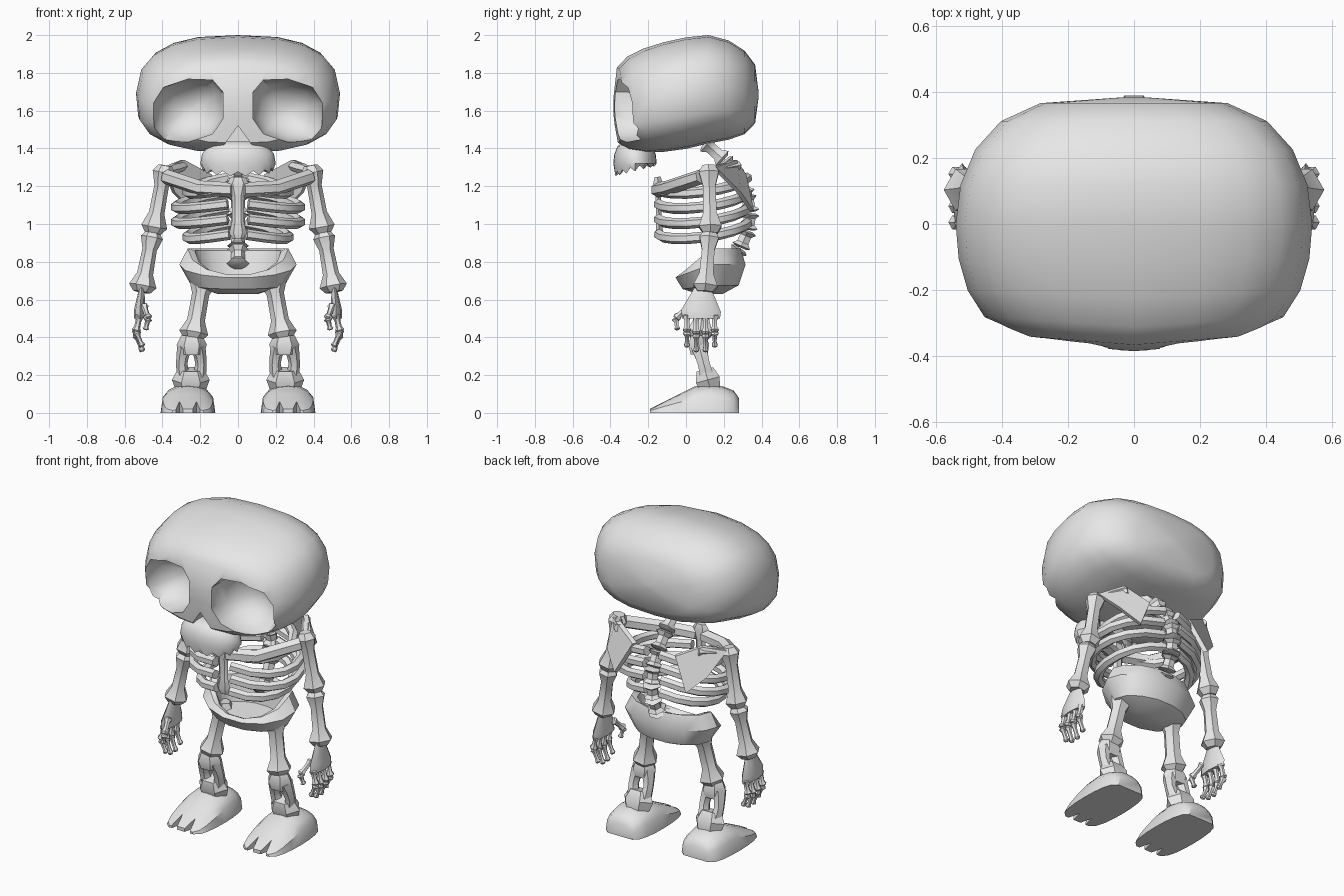
import bpy
import bmesh
from math import cos, sin, pi, radians, copysign
from mathutils import Vector

default_cube = bpy.data.objects.get("Cube")
if default_cube:
    bpy.data.objects.remove(default_cube, do_unlink=True)

GREY = (.8, .8, .8, 1)
bone_grey = bpy.data.materials.new("bone_grey")
bone_grey.use_nodes = True
bone_grey.diffuse_color = GREY
bone_grey.node_tree.nodes["Principled BSDF"].inputs["Base Color"].default_value = GREY
parts = []

# Knobbed shaft: position along the bone and relative thickness
SHAFT = ((0, .8), (.1, 1.3), (.3, .8), (.7, .8), (.9, 1.3), (1, .8))


def loft(name, rings, mirror=False):
    """Skin a list of equal rings, closing both ends."""
    mesh_builder = bmesh.new()
    rows = [[mesh_builder.verts.new(point) for point in ring] for ring in rings]
    count = len(rows[0])
    for low, high in zip(rows, rows[1:]):
        for i in range(count):
            j = (i + 1) % count
            mesh_builder.faces.new((low[i], low[j], high[j], high[i]))
    mesh_builder.faces.new(rows[0])
    mesh_builder.faces.new(rows[-1])
    bmesh.ops.recalc_face_normals(mesh_builder, faces=mesh_builder.faces)
    mesh = bpy.data.meshes.new(name)
    mesh_builder.to_mesh(mesh)
    mesh_builder.free()
    mesh.materials.append(bone_grey)
    obj = bpy.data.objects.new(name, mesh)
    bpy.context.collection.objects.link(obj)
    parts.append(obj)
    if mirror:
        obj.modifiers.new("Mirror", 'MIRROR')
    return obj


def sweep(name, path, radii, flat=1, ref=(1, 0, 0), mirror=True, sides=6):
    """Tube along a path; the width runs along ref and flat scales the depth."""
    points = [Vector(point) for point in path]
    last = len(points) - 1
    rings = []
    for i, (point, radius) in enumerate(zip(points, radii)):
        along = (points[min(i + 1, last)] - points[max(i - 1, 0)]).normalized()
        across = Vector(ref)
        across = (across - along * across.dot(along)).normalized()
        depth = along.cross(across) * flat
        angles = [2 * pi * k / sides for k in range(sides)]
        rings.append([point + (across * cos(a) + depth * sin(a)) * radius for a in angles])
    return loft(name, rings, mirror)


def bone(name, start, end, radius, end_radius=None, **options):
    """Straight shaft with a knob at each end."""
    start, end = Vector(start), Vector(end)
    change = (end_radius or radius) - radius
    path = [start.lerp(end, t) for t, width in SHAFT]
    return sweep(name, path, [(radius + change * t) * width for t, width in SHAFT], **options)


def knob(name, start, end, radius, **options):
    """Short joint, widest in the middle."""
    start, end = Vector(start), Vector(end)
    path = (start, start.lerp(end, .5), end)
    return sweep(name, path, (radius * .7, radius, radius * .8), **options)


def oval(width, depth, centre_y, z, count):
    angles = [2 * pi * k / count for k in range(count)]
    return [Vector((width * cos(a), centre_y + depth * sin(a), z)) for a in angles]


def cut(obj, cutters):
    """Subtract the cutters, bake the result and discard them."""
    for cutter in cutters:
        cutter.hide_render = True
        modifier = obj.modifiers.new("Cut", 'BOOLEAN')
        modifier.object = cutter
        modifier.solver = 'EXACT'
    bpy.context.view_layer.update()
    graph = bpy.context.evaluated_depsgraph_get()
    baked = bpy.data.meshes.new_from_object(obj.evaluated_get(graph))
    obj.modifiers.clear()
    obj.data = baked
    for cutter in cutters:
        parts.remove(cutter)
        bpy.data.objects.remove(cutter, do_unlink=True)


# Skull: rounded-box sections from face to back, the face drawn to a shallow ridge
def rounded(value):
    return copysign(abs(value) ** .74, value)


def skull_section(turn, count=20):
    front = turn < 0
    size = cos(turn) ** (.33 if front else .55)
    y = sin(turn) * (.34 if front else .385)
    ring = []
    for k in range(count):
        a = 2 * pi * k / count
        x = .54 * size * rounded(cos(a)) * (1 - .05 * sin(a))
        z = 1.713 + .2 * min(y - .1, 0) - .15 * max(y - .2, 0) + .295 * size * rounded(sin(a))
        ridge = .045 * sin(turn) * (1 - abs(x) / .54) if front else 0
        ring.append(Vector((x, y + ridge, z)))
    return ring


skull = loft("skull", [skull_section(k / 5 * radians(89.9)) for k in range(-5, 6)])


# Eye sockets: straight rims leading into rounded bowls
def socket_ring(side, y, scale, count=10):
    ring = []
    for k in range(count):
        a = 2 * pi * (k + .5) / count
        x, z = .193 * rounded(cos(a)), .167 * rounded(sin(a))
        ring.append(Vector((side * (.265 + x * scale), y, 1.6 + (z - .15 * x) * scale)))
    return ring


bowl = [(-.5, 1)]
for k in range(5):
    a = radians(20 * k)
    bowl.append((-.31 + .2 * sin(a), cos(a)))
cutters = [loft("socket_cutter", [socket_ring(side, y, scale) for y, scale in bowl]) for side in (-1, 1)]

# Nose opening
cutters.append(loft("nose_cutter", [
    [Vector((-.08, y, 1.41)), Vector((.08, y, 1.41)), Vector((0, y, 1.52))] for y in (-.5, -.2)]))
cut(skull, cutters)

# Upper jaw: dome ending in jagged teeth, hollow below
jaw_levels = []
for k in range(4):
    a = radians(75 - 25 * k)
    jaw_levels.append((cos(a) ** .5, 1.32 + .12 * sin(a)))
jaw_levels += [(.92, 1.25), (.75, 1.26), (.65, 1.35)]
jaw = [oval(.2 * size, .115 * size, -.27, z, 28) for size, z in jaw_levels]
for tooth_row in jaw[4:6]:
    for k, point in enumerate(tooth_row):
        point.z += .025 * (k % 2) + .25 * (point.y + .385)
loft("upper_jaw", jaw)


# Spine: a chain of knobbed vertebrae on a bowed line
def spine_point(z):
    return Vector((0, .34 - 1.66 * (z - 1.05) ** 2, z))


for k in range(7):
    top = spine_point(1.43 - .093 * k)
    bottom = spine_point(1.34 - .093 * k)
    bone(f"vertebra_{k + 1}", top, bottom, .045, mirror=False)

# Ribs sweeping from breastbone to spine
for i in range(4):
    half_width = .27 + .07 * sin(pi * i / 3)
    path = []
    for k in range(-4, 5):
        a = radians(21 * k)
        z = 1.19 - .08 * i - .05 * cos(a) + .03 * (1 + sin(a))
        path.append((half_width * cos(a) ** .8, .09 + .235 * sin(a), z))
    sweep(f"rib_pair_{i + 1}", path, [.029] * len(path), ref=(0, 0, 1))

bone("breastbone", (0, -.15, 1.25), (0, -.14, .92), .045, .035, flat=.5, mirror=False)

# Shoulder girdle
sweep("collar_bone", [(.03, -.15, 1.18), (.2, -.1, 1.19), (.38, .08, 1.25)], [.04] * 3, ref=(0, 0, 1))
knob("shoulder_bar", (.39, .12, 1.28), (.28, .28, 1.31), .03)
blade = [(.4, .16, 1.3), (.3, .27, 1.34), (.15, .32, 1.26), (.25, .36, 1.07), (.35, .29, 1.17)]
thickness = Vector((.015, .025, 0))
loft("shoulder_blade", [[Vector(point) - thickness * t for point in blade] for t in (0, 1)], True)

# Arms
bone("upper_arm", (.385, .12, 1.31), (.45, .13, .95), .046, .054)
bone("forearm", (.45, .125, .96), (.51, .1, .64), .044, .058)
sweep("palm", [(.51, .09, .66), (.52, .08, .54), (.52, .08, .5)], (.045, .105, .1),
      flat=.3, ref=(0, 1, 0), sides=8)


def digit(name, base, knuckle, tip):
    bone(name + "_base", base, knuckle, .019)
    bone(name + "_tip", knuckle, tip, .018, .013)


for k in range(4):
    y = .005 + .049 * k
    reach = .03 * sin(pi * k / 3)
    digit(f"finger_{k + 1}", (.52, y, .52), (.54, y, .43 - reach / 2), (.505, y, .35 - reach))
digit("thumb", (.5, .02, .57), (.475, -.055, .5), (.49, -.045, .44))

# Pelvis: open bowl with raised wings and a dip at the front (size, height, dip)
pelvis = []
for size, z, dip in ((.35, .63, 0), (.8, .675, .02), (1, .785, .07),
                     (.86, .87, .14), (.74, .86, .14), (.6, .7, .02)):
    ring = oval(.31 * size, .19 * size, .13, z, 14)
    for point in ring:
        point.z -= dip * max(0, .13 - point.y) / (.19 * size)
    pelvis.append(ring)
loft("pelvis", pelvis)

# Legs: each shin is a pair of bowed struts with a gap between
bone("thigh", (.18, .11, .73), (.24, .07, .39), .056, .06)
knob("knee", (.245, .065, .41), (.245, .07, .31), .08, flat=.8)
for label, side in (("inner", -1), ("outer", 1)):
    path, radii = [], []
    for k in range(5):
        bow = sin(pi * k / 4)
        path.append((.247 + side * (.033 + .018 * bow), .07 + .012 * k, .35 - .045 * k))
        radii.append(.042 - .012 * bow)
    sweep(label + "_shin", path, radii, flat=1.2)
knob("ankle", (.25, .1, .23), (.25, .13, .12), .1, flat=.75)

# Feet: domed sections sloping to the toes, notched at the front
foot_sections = []
for k in range(-4, 5):
    a = radians(20 * k)
    y = .045 + .24 * sin(a)
    half_width = .145 * cos(a) ** .3
    height = min(.155 * cos(a) ** .4, .02 + .5 * (y + .195))
    arch = [pi * j / 8 for j in range(9)]
    foot_sections.append([Vector((.265 + half_width * cos(b), y, height * abs(sin(b)) ** .6)) for b in arch])
foot = loft("foot", foot_sections)
cut(foot, [loft("toe_cutter", [
    [Vector((x - .03, -.24, z)), Vector((x + .03, -.24, z)), Vector((x, -.11, z))] for z in (-.1, .2)])
    for x in (.22, .31)])
foot.modifiers.new("Mirror", 'MIRROR')

# Soft shading with crisp edges
bpy.ops.object.select_all(action='DESELECT')
for obj in parts:
    obj.select_set(True)
bpy.context.view_layer.objects.active = skull
bpy.ops.object.shade_smooth_by_angle(angle=radians(38))
